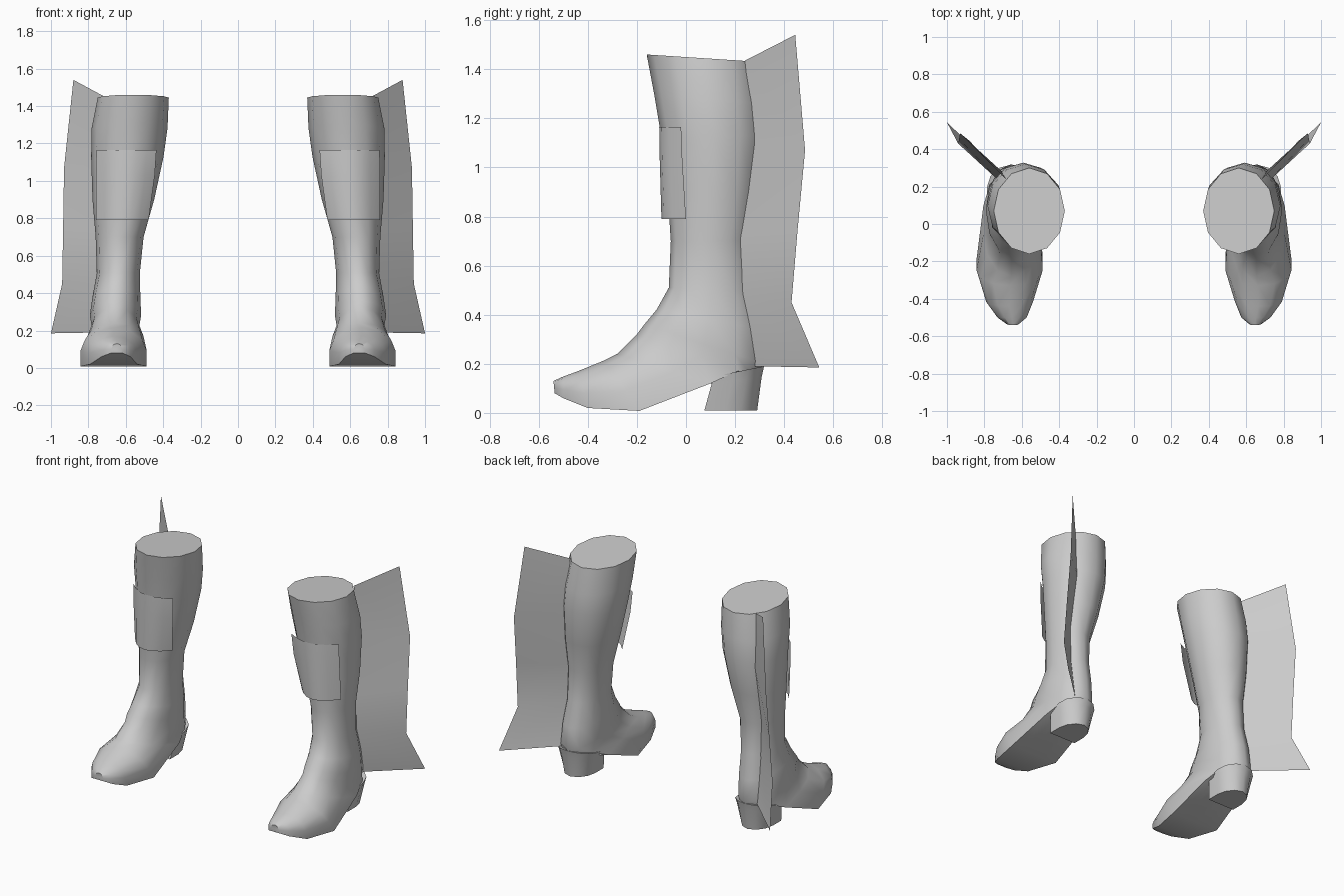
import bpy, bmesh, math

cube = bpy.data.objects.get("Cube")
if cube:
    bpy.data.objects.remove(cube, do_unlink=True)

grey = bpy.data.materials.new("boot grey")
grey.use_nodes = True
COLOR = (0.6, 0.6, 0.6, 1)
grey.diffuse_color = COLOR
grey.node_tree.nodes["Principled BSDF"].inputs["Base Color"].default_value = COLOR

SIDES = 12


def ring(row):
    """Tilted oval between a front and a back point; flat squares off the back into a sole."""
    fy, fz, by, bz, cx, half, flat = row
    pts = []
    for i in range(SIDES):
        a = 2 * math.pi * i / SIDES
        u, w = math.cos(a), math.sin(a)
        if u < -0.4:
            if u > -0.6:
                w += flat * (math.copysign(1, w) - w)
            u += flat * (-1 - u)
        t = max(0, (1 + u) / 2) ** (1 + 0.3 * flat)
        pts.append((cx + half * w, by + (fy - by) * t, bz + (fz - bz) * t))
    return pts


def make(name, rows, side, closed, angle=50):
    """Skin consecutive rows of points; closed rows form a capped tube."""
    bm = bmesh.new()
    verts = [[bm.verts.new((side * x, y, z)) for x, y, z in r] for r in rows]
    n = len(rows[0])
    for a, b in zip(verts, verts[1:]):
        for i in range(n if closed else n - 1):
            j = (i + 1) % n
            bm.faces.new((a[i], a[j], b[j], b[i]))
    if closed:
        bm.faces.new(verts[0])
        bm.faces.new(verts[-1])
    bmesh.ops.recalc_face_normals(bm, faces=bm.faces)
    mesh = bpy.data.meshes.new(name)
    bm.to_mesh(mesh)
    bm.free()
    mesh.materials.append(grey)
    ob = bpy.data.objects.new(name, mesh)
    bpy.context.collection.objects.link(ob)
    bpy.ops.object.select_all(action="DESELECT")
    ob.select_set(True)
    bpy.context.view_layer.objects.active = ob
    bpy.ops.object.shade_smooth_by_angle(angle=math.radians(angle))


# front y, front z, back y, back z, centre x, half width, sole flatness
BOOT = [
    (-.16, 1.46, .30, 1.43, .56, .19, 0),
    (-.13, 1.3, .32, 1.26, .58, .203, 0),
    (-.10, 1.12, .328, 1.13, .592, .193, 0),
    (-.075, .9, .3, .9, .613, .165, 0),
    (-.062, .7, .262, .7, .633, .128, 0),
    (-.07, .51, .275, .5, .64, .115, 0),
    (-.12, .42, .308, .34, .65, .128, 0),
    (-.17, .36, .32, .2, .655, .137, 0),
    (-.2, .32, .285, .145, .655, .128, .3),
    (-.28, .24, .1, .12, .655, .15, 1),
    (-.33, .215, -.19, .008, .665, .177, 1),
    (-.44, .17, -.4, .02, .665, .125, 1),
    (-.5, .148, -.5, .06, .652, .078, 1),
    (-.54, .13, -.535, .08, .648, .03, 1),
]
HEEL = [
    (.318, .19, .12, .15, .655, .13, 1),
    (.308, .145, .105, .12, .655, .124, 1),
    (.29, .01, .075, .01, .655, .1, 1),
]
# inner x, inner y, inner z, outer x, outer y, outer z
FIN = [
    (.685, .24, 1.435, .88, .445, 1.54),
    (.7, .275, 1.1, .93, .485, 1.07),
    (.705, .215, .72, .935, .455, .75),
    (.705, .225, .47, .94, .43, .45),
    (.72, .28, .19, 1, .543, .185),
]
# left x, right x, height, front y, inner edge y, outer edge y
PANEL = [
    (.436, .757, 1.165, -.109, -.06, -.02),
    (.445, .76, 1.03, -.107, -.05, -.015),
    (.478, .76, .79, -.1, -.01, 0),
]


def panel_row(x0, x1, z, front, y0, y1, steps=6):
    row = []
    for i in range(steps + 1):
        s = 2 * i / steps - 1
        edge = y0 if s < 0 else y1
        row.append((x0 + (x1 - x0) * (s + 1) / 2, front + (edge - front) * s * s, z))
    return row


for side, label in ((1, "left"), (-1, "right")):
    make(label + "_boot", [ring(r) for r in BOOT], side, True)
    make(label + "_heel", [ring(r) for r in HEEL], side, True)
    make(label + "_side_fin", [(r[:3], r[3:]) for r in FIN], side, False)
    make(label + "_shin_panel", [panel_row(*r) for r in PANEL], side, False)
